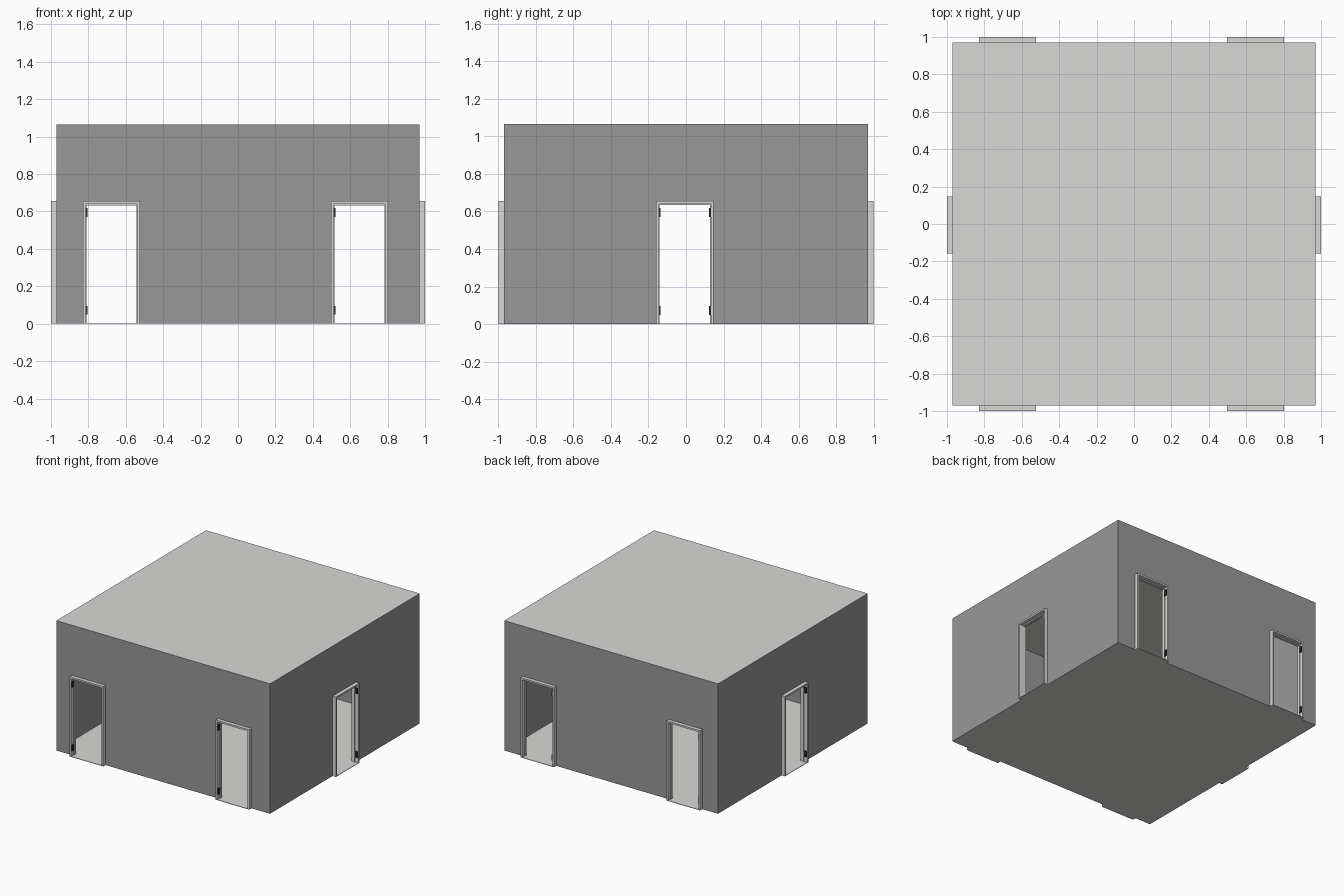
import bpy, bmesh, math
from mathutils import Matrix, Vector

if "Cube" in bpy.data.objects:
    bpy.data.objects.remove(bpy.data.objects["Cube"])

W, H = 0.97, 1.066          # half width of the room, height
DW, DH = 0.1525, 0.655      # half width and height of a door frame
T, D = 0.014, 0.03          # frame thickness, half depth


def material(name, rgb):
    m = bpy.data.materials.new(name)
    lin = [((c / 255 + 0.055) / 1.055) ** 2.4 for c in rgb]
    m.diffuse_color = (*lin, 1)
    m.use_nodes = True
    m.node_tree.nodes["Principled BSDF"].inputs["Base Color"].default_value = m.diffuse_color
    return m


wall_mat = material("wall_grey", (153, 153, 153))
light_mat = material("light_grey", (217, 217, 214))
dark_mat = material("hinge_black", (45, 45, 45))


def finish(name, bm, mat):
    me = bpy.data.meshes.new(name)
    bm.to_mesh(me)
    bm.free()
    me.materials.append(mat)
    ob = bpy.data.objects.new(name, me)
    bpy.context.collection.objects.link(ob)
    return ob


def box(bm, rot, u0, u1, v0, v1, z0, z1):
    """Box in wall space: u along the wall, v outward, z up."""
    c = Vector(((u0 + u1) / 2, -(v0 + v1) / 2, (z0 + z1) / 2))
    s = Matrix.Diagonal((u1 - u0, v1 - v0, z1 - z0, 1))
    bmesh.ops.create_cube(bm, size=1, matrix=rot @ Matrix.Translation(c) @ s)


def quad(bm, rot, u0, u1, z0, z1):
    pts = [(u0, z0), (u1, z0), (u1, z1), (u0, z1)]
    bm.faces.new([bm.verts.new(rot @ Vector((u, -W, z))) for u, z in pts])


# name, turn, door centres along the wall, hinge side seen from outside
walls = [("front", 0, (-0.676, 0.65), -1),
         ("right", 90, (-0.0065,), 1),
         ("back", 180, (-0.65, 0.676), 1),
         ("left", 270, (0.0065,), 1)]

for name, turn, doors, side in walls:
    rot = Matrix.Rotation(math.radians(turn), 4, 'Z')

    # thin wall with door openings
    bm = bmesh.new()
    start = -W
    hw = DW - T / 2
    top = DH - T / 2
    for c in doors:
        quad(bm, rot, start, c - hw, 0, H)
        quad(bm, rot, c - hw, c + hw, top, H)
        start = c + hw
    quad(bm, rot, start, W, 0, H)
    finish(name + "_wall", bm, wall_mat)

    for i, c in enumerate(doors):
        # jambs, header, stop strips and sill
        bm = bmesh.new()
        o, n = W + D, W - D
        for s in (-1, 1):
            a, b = sorted((c + s * DW, c + s * (DW - T)))
            box(bm, rot, a, b, n, o, 0, DH)
            a, b = sorted((c + s * (DW - T), c + s * (DW - T - 0.005)))
            box(bm, rot, a, b, n + 0.01, W, 0, DH - T)
        box(bm, rot, c - DW + T, c + DW - T, n, o, DH - T, DH)
        box(bm, rot, c - DW + T, c + DW - T, n + 0.01, W, DH - T - 0.008, DH - T)
        box(bm, rot, c - DW + T, c + DW - T, n, o, 0, 0.004)
        finish(f"{name}_door_frame_{i + 1}", bm, light_mat)

        # two hinges on one jamb
        bm = bmesh.new()
        a, b = sorted((c + side * (DW - T), c + side * (DW - T - 0.01)))
        for z0 in (0.048, 0.571):
            box(bm, rot, a, b, W + 0.001, W + 0.026, z0, z0 + 0.047)
        finish(f"{name}_hinges_{i + 1}", bm, dark_mat)

# floor and roof sheets
for name, z, flip in (("floor", 0, True), ("roof", H, False)):
    bm = bmesh.new()
    bmesh.ops.create_grid(bm, x_segments=1, y_segments=1, size=W,
                          matrix=Matrix.Translation((0, 0, z)))
    if flip:
        bmesh.ops.reverse_faces(bm, faces=bm.faces[:])
    finish(name, bm, light_mat)
